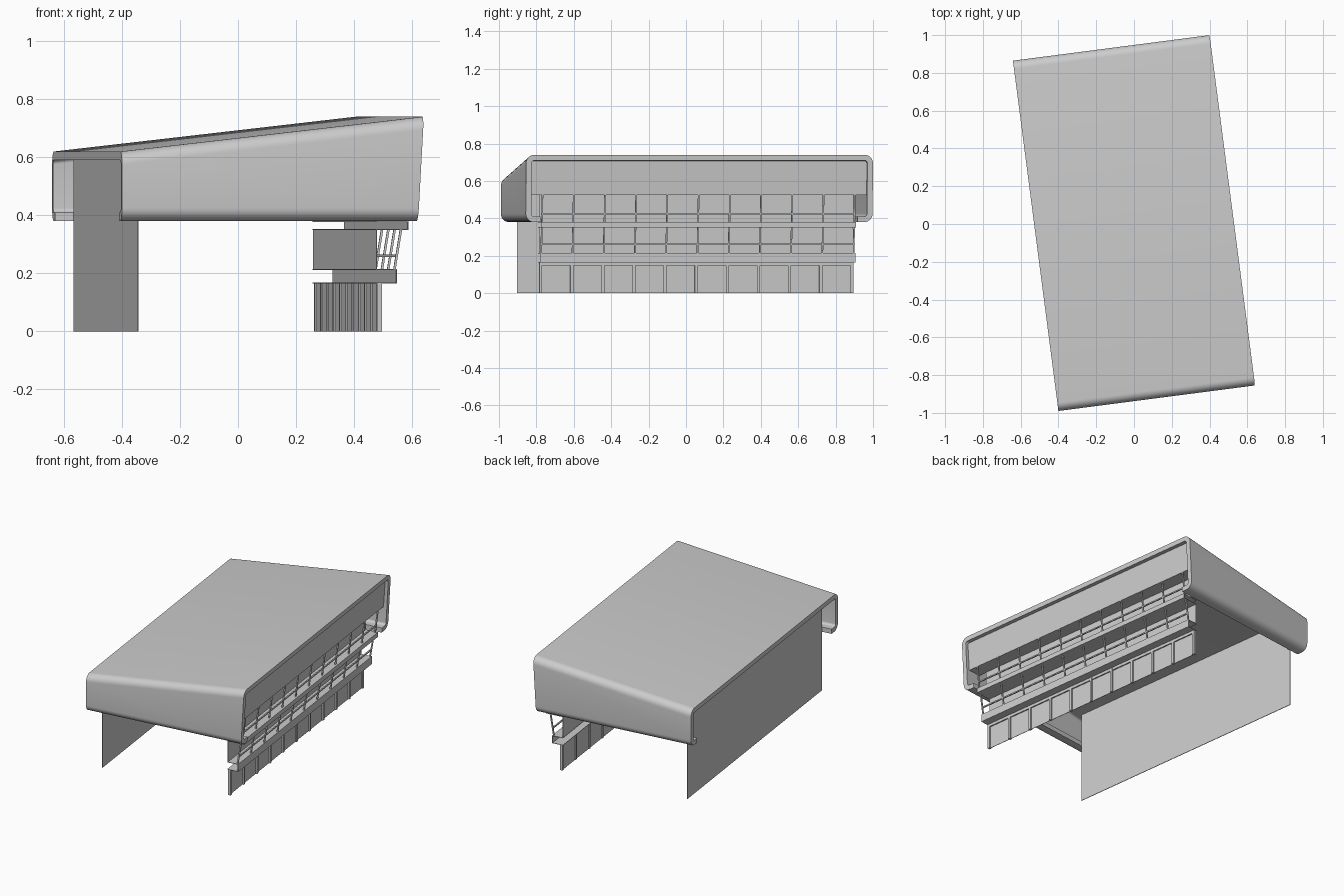
import bpy, bmesh, math
from mathutils import Matrix

if "Cube" in bpy.data.objects:
    bpy.data.objects.remove(bpy.data.objects["Cube"])

# Everything is built square (u along x, v along y), then turned on the plan
TURN = Matrix.Translation((0, 0.005, 0)) @ Matrix.Rotation(math.radians(7.4), 4, 'Z')
HALF = 0.847          # half length of the glazed side
BAYS = 10


def finish(name, bm, smooth=False):
    bmesh.ops.recalc_face_normals(bm, faces=bm.faces)
    bm.transform(TURN)
    me = bpy.data.meshes.new(name)
    bm.to_mesh(me)
    bm.free()
    ob = bpy.data.objects.new(name, me)
    bpy.context.collection.objects.link(ob)
    if smooth:
        bpy.ops.object.select_all(action='DESELECT')
        ob.select_set(True)
        bpy.context.view_layer.objects.active = ob
        bpy.ops.object.shade_smooth_by_angle(angle=math.radians(35))
    return ob


def block(bm, u0, u1, v0, v1, z0, z1, lean=0.0):
    """Box; lean shifts its top outwards along u."""
    r = bmesh.ops.create_cube(bm, size=1)
    for p in r['verts']:
        top = p.co.z > 0
        p.co = ((u1 if p.co.x > 0 else u0) + (lean if top else 0),
                v1 if p.co.y > 0 else v0, z1 if top else z0)


def single(name, *args, **kw):
    bm = bmesh.new()
    block(bm, *args, **kw)
    return finish(name, bm)


# Roof shell: C-shaped section, lofted from the low end to the high end
def section(top, inset):
    w, bottom, r = 0.935, 0.38, 0.045
    pts = [(0.855, bottom + inset)]
    for cz, start in ((bottom + r, -90), (top - r, 0)):
        for i in range(8):
            a = math.radians(start + 90 * i / 7)
            pts.append((w - r + (r - inset) * math.cos(a), cz + (r - inset) * math.sin(a)))
    return pts + [(-v, z) for v, z in reversed(pts)]


bm = bmesh.new()
loops = []
for top, end in ((0.62, 0), (0.74, 1)):
    for inset in (0.0, 0.03):
        loops.append([bm.verts.new((0.505 + 0.02 * (z - 0.38) / 0.36 if end else -0.525, v, z))
                      for v, z in section(top, inset)])
lo_out, lo_in, hi_out, hi_in = loops
for a, b in ((lo_out, hi_out), (lo_in, hi_in), (lo_out, lo_in), (hi_out, hi_in)):
    for i in range(len(a) - 1):
        bm.faces.new((a[i], a[i + 1], b[i + 1], b[i]))
for k in (0, -1):
    bm.faces.new((lo_out[k], hi_out[k], hi_in[k], lo_in[k]))
finish("roof_shell", bm, smooth=True)

# Back wall sheet
single("back_wall", -0.461, -0.457, -0.857, 0.857, 0, 0.596)

# Ground floor wall with header and fins
single("ground_wall", 0.379, 0.382, -HALF, HALF, 0, 0.165)
single("ground_header", 0.38, 0.39, -HALF, HALF, 0.147, 0.165)
bm = bmesh.new()
for i in range(BAYS + 1):
    v = -HALF + 0.008 + i * (2 * HALF - 0.016) / BAYS
    block(bm, 0.374, 0.391, v - 0.008, v + 0.008, 0, 0.165)
finish("ground_fins", bm)

# Two balconies: fascia with floor and soffit plates
for name, u, z0, z1 in (("lower", 0.443, 0.165, 0.215), ("upper", 0.483, 0.35, 0.38)):
    bm = bmesh.new()
    block(bm, u - 0.004, u, -0.85, 0.85, z0, z1)
    block(bm, 0.37, u, -0.85, 0.85, z0, z0 + 0.003)
    block(bm, 0.37, u, -0.85, 0.85, z1 - 0.003, z1)
    finish(name + "_balcony", bm)

# Recessed walls, leaning posts and handrails of both storeys
for name, wall_u, post_u, lean, z0, z1 in (("lower", 0.371, 0.431, 0.022, 0.215, 0.35),
                                           ("upper", 0.40, 0.464, 0.018, 0.38, 0.525)):
    single(name + "_recessed_wall", wall_u, wall_u + 0.003, -HALF, HALF, z0, z1)
    bm = bmesh.new()
    for i in range(BAYS + 1):
        v = -HALF + 0.005 + i * (2 * HALF - 0.01) / BAYS
        block(bm, post_u, post_u + 0.008, v - 0.004, v + 0.004, z0, z1, lean)
    finish(name + "_posts", bm)
    ru = post_u + lean * 0.3
    single(name + "_handrail", ru, ru + 0.008, -HALF, HALF, z0 + 0.042, z0 + 0.05)

# Upper front panel under the roof, with its soffit
single("front_panel", 0.487, 0.491, -0.905, 0.905, 0.525, 0.706, lean=0.012)
single("front_panel_soffit", 0.40, 0.489, -0.905, 0.905, 0.525, 0.529)
